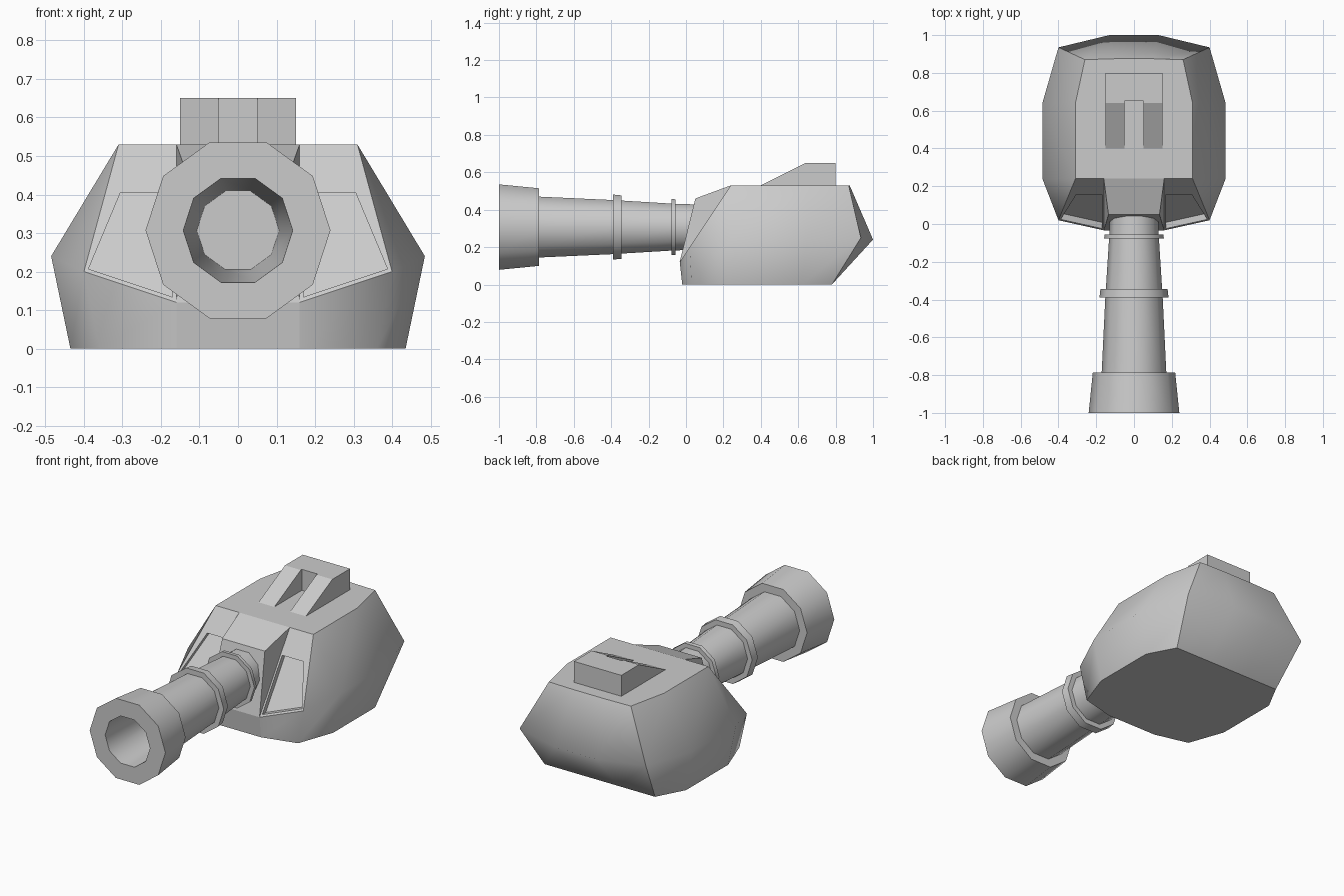
import bpy, bmesh, math
from mathutils import Vector

if "Cube" in bpy.data.objects:
    bpy.data.objects.remove(bpy.data.objects["Cube"])


def finish(name, bm):
    bmesh.ops.recalc_face_normals(bm, faces=bm.faces[:])
    me = bpy.data.meshes.new(name)
    bm.to_mesh(me)
    bm.free()
    ob = bpy.data.objects.new(name, me)
    bpy.context.collection.objects.link(ob)
    return ob


def loft(bm, rings, closed=False):
    """Bridge rings of points; cap both ends unless closed."""
    vs = [[bm.verts.new(p) for p in r] for r in rings]
    n = len(rings[0])
    for a, b in zip(vs, vs[1:]):
        for i in range(n):
            j = (i + 1) % n
            bm.faces.new((a[i], a[j], b[j], b[i]))
    if not closed:
        bm.faces.new(vs[0])
        bm.faces.new(vs[-1])
    return vs


def cheek(x, z, dy=0.0):
    """Point on the sloped front cheek plane."""
    return (x, 0.24 - 0.667 * (0.53 - z) + dy, z)


# Hull: three mirrored outlines (bottom, waist, top)
bottom = [(.16, -.02, 0), (.36, .03, 0), (.435, .24, 0),
          (.435, .62, 0), (.35, .78, 0), (.12, .78, 0)]
waist = [cheek(.16, .12), cheek(.40, .20), (.485, .24, .24),
         (.485, .64, .24), (.40, .935, .25), (.13, 1.0, .24)]
top = [(.16, .24, .53), (.31, .24, .53), (.31, .24, .53),
       (.31, .64, .53), (.26, .87, .53), (.10, .875, .53)]
full = lambda h: h + [(-x, y, z) for x, y, z in reversed(h)]
bm = bmesh.new()
cols = loft(bm, [full(bottom), full(waist), full(top)])
for f in bm.faces:
    f.smooth = True
for c in (4, 7):                       # crisp rear corners
    for a, b in zip(cols, cols[1:]):
        bm.edges.get((a[c], b[c])).smooth = False
bmesh.ops.remove_doubles(bm, verts=bm.verts[:], dist=1e-5)
bm.normal_update()
bmesh.ops.recalc_face_normals(bm, faces=bm.faces[:])
for f in bm.faces:                     # flat caps, cheeks and nose
    c = f.calc_center_median()
    cheek_face = abs(c.y - cheek(0, c.z)[1]) < .005
    nose = all(abs(v.co.x) < .17 for v in f.verts) and c.y < .3
    if abs(f.normal.z) > .99 or cheek_face or nose:
        f.smooth = False
hull = finish("turret_hull", bm)

# Recessed cheek panels
panel = [(.17, .405), (.305, .405), (.388, .207), (.17, .134)]
for s in (-1, 1):
    bm = bmesh.new()
    loft(bm, [[cheek(s * x, z, d) for x, z in panel] for d in (-.1, .033)])
    cut = finish("cheek_cutter", bm)
    cut.hide_render = True
    cut.hide_set(True)
    m = hull.modifiers.new("recess", 'BOOLEAN')
    m.operation, m.solver, m.object = 'DIFFERENCE', 'EXACT', cut

# Gun mantlet wedge between the cheeks
bm = bmesh.new()
side = [(.16, .24, .53), (.135, .05, .46), (.16, -.034, .12), (.16, .24, .12)]
loft(bm, [[(s * x, y, z) for x, y, z in side] for s in (-1, 1)])
finish("gun_mantlet", bm)

# Roof hatch: sloped U shape, two ramps in front of a rear block
def prism(bm, prof, x0, x1):
    loft(bm, [[(x, y, z) for y, z in prof] for x in (x0, x1)])

bm = bmesh.new()
ramp = [(.40, .53), (.64, .65), (.65, .65), (.65, .53)]
block = [(.65, .53), (.65, .65), (.80, .65), (.80, .53)]
prism(bm, ramp, -.15, -.05)
prism(bm, ramp, .05, .15)
prism(bm, block, -.15, .15)
finish("roof_hatch", bm)

# Barrel: ten-sided turned profile (y, radius), bore included
profile = [(-.15, .107), (-1, .142), (-1, .24), (-.785, .218), (-.785, .171),
           (-.39, .152), (-.39, .183), (-.345, .178), (-.345, .149),
           (-.077, .132), (-.077, .158), (-.055, .156), (-.055, .131),
           (.12, .125)]
bm = bmesh.new()
loft(bm, [[(r * math.cos(k * math.tau / 10), y, .307 + r * math.sin(k * math.tau / 10))
           for k in range(10)] for y, r in profile])
barrel = finish("gun_barrel", bm)
bpy.ops.object.select_all(action='DESELECT')
bpy.context.view_layer.objects.active = barrel
barrel.select_set(True)
bpy.ops.object.shade_smooth_by_angle(angle=math.radians(40))
